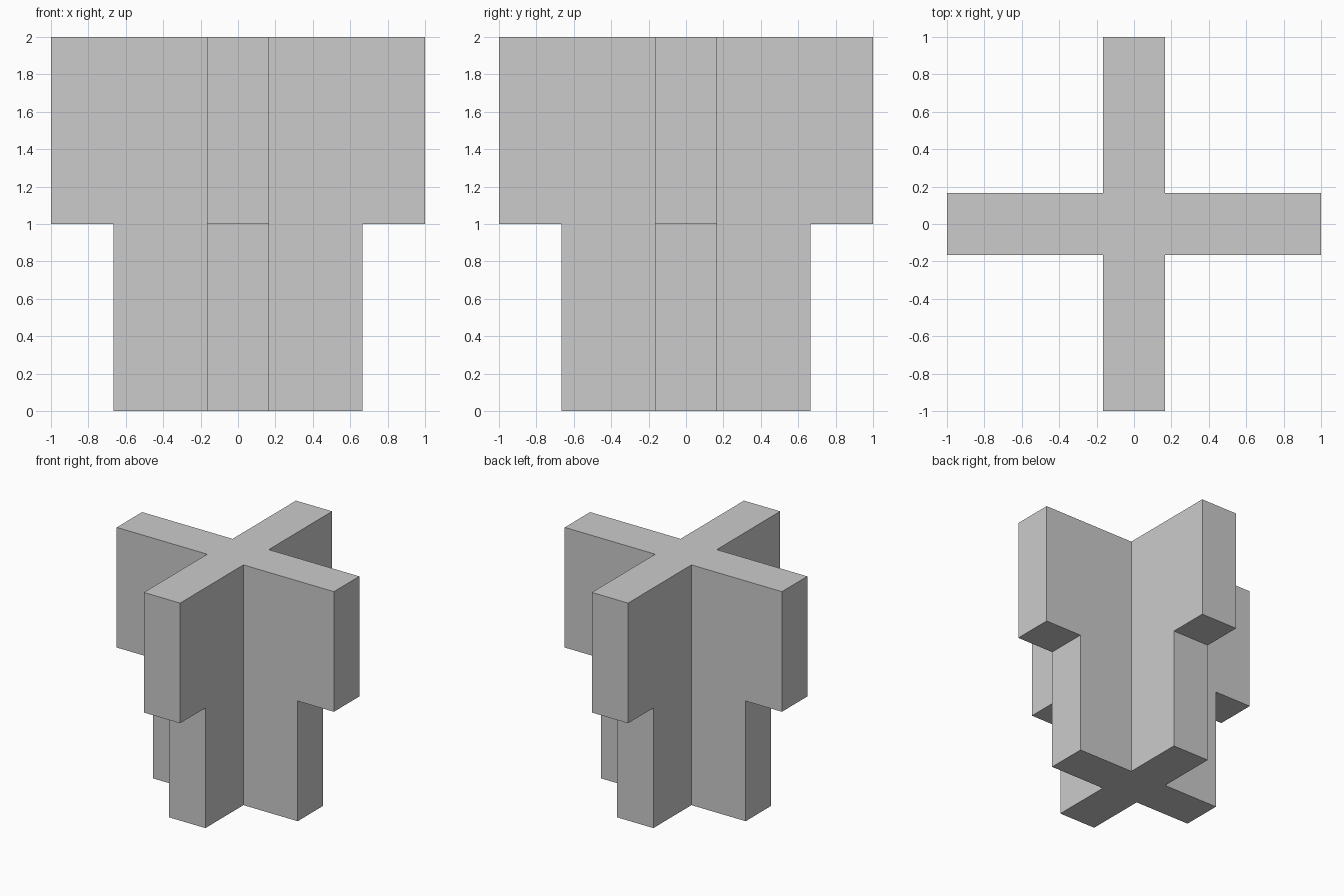
import bpy, bmesh
from math import radians
from mathutils import Matrix, Vector

if "Cube" in bpy.data.objects:
    bpy.data.objects.remove(bpy.data.objects["Cube"])

W = 1 / 6        # half the arm thickness
LOWER = 2 / 3    # reach of the lower arms
UPPER = 1.0      # reach of the upper arms
STEP, TOP = 1.0, 2.0

# Stepped side profile of one arm: (distance from axis, height)
PROFILE = [(W, 0), (LOWER, 0), (LOWER, STEP), (UPPER, STEP), (UPPER, TOP), (W, TOP)]

bm = bmesh.new()


def add_arm(angle):
    """One stepped arm, left open where it meets the core."""
    turn = Matrix.Rotation(radians(angle), 3, 'Z')
    left, right = ([bm.verts.new(turn @ Vector((r, side, z))) for r, z in PROFILE]
                   for side in (-W, W))
    bm.faces.new(left)
    bm.faces.new(right[::-1])
    for i in range(len(PROFILE) - 1):
        bm.faces.new((left[i], right[i], right[i + 1], left[i + 1]))


# Four arms around the axis
for k in range(4):
    add_arm(90 * k)

# Square caps of the core
for z in (0, TOP):
    bm.faces.new([bm.verts.new((x * W, y * W, z))
                  for x, y in ((-1, -1), (1, -1), (1, 1), (-1, 1))])

# Weld into one closed shell with single flat cross-shaped ends
bmesh.ops.remove_doubles(bm, verts=bm.verts[:], dist=1e-4)
bmesh.ops.recalc_face_normals(bm, faces=bm.faces[:])
bmesh.ops.dissolve_limit(bm, angle_limit=radians(1), verts=bm.verts[:], edges=bm.edges[:])

mesh = bpy.data.meshes.new("stepped_cross_post")
bm.to_mesh(mesh)
bm.free()
post = bpy.data.objects.new("stepped_cross_post", mesh)
bpy.context.collection.objects.link(post)
